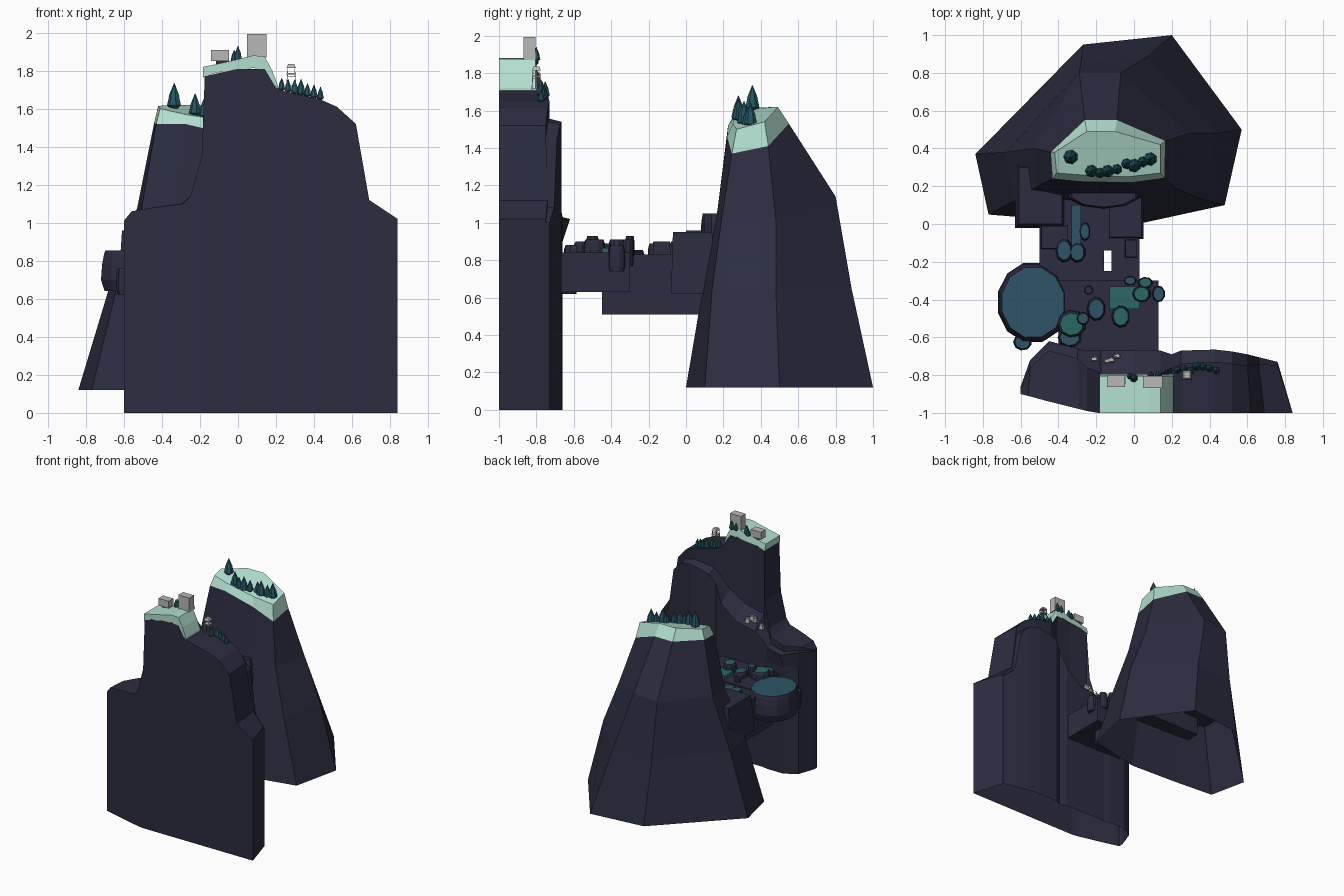
import bpy, bmesh, math, random
from mathutils import Vector
random.seed(4)

def mat(name, c):
    m = bpy.data.materials.new(name)
    m.diffuse_color = (*c, 1)
    return m

ROCK = mat("dark rock", (.025, .0255, .052))
MINT = mat("pale mint", (.45, .74, .63))
PINE = mat("deep pine", (.018, .09, .122))
BLUE = mat("blue moss", (.026, .09, .135))
GREEN = mat("green moss", (.024, .135, .125))
GREY = mat("light grey", (.48, .48, .48))

def loft(name, rings, mats, cyclic=True, start=True, end=True, rule=None):
    """Skin rings of equal length; rule(face centre, normal) picks the material."""
    bm = bmesh.new()
    vs = [[bm.verts.new(p) for p in r] for r in rings]
    n = len(rings[0])
    for a, b in zip(vs, vs[1:]):
        for i in range(n if cyclic else n - 1):
            j = (i + 1) % n
            bm.faces.new((a[i], a[j], b[j], b[i]))
    if start:
        bm.faces.new(vs[0][::-1])
    if end:
        bm.faces.new(vs[-1])
    bmesh.ops.recalc_face_normals(bm, faces=bm.faces)
    me = bpy.data.meshes.new(name)
    for m in mats:
        me.materials.append(m)
    if rule:
        for f in bm.faces:
            f.normal_update()
            f.material_index = rule(f.calc_center_median(), f.normal)
    bm.to_mesh(me)
    bm.free()
    ob = bpy.data.objects.new(name, me)
    bpy.context.collection.objects.link(ob)
    return ob

def box(name, x0, x1, y0, y1, z0, z1, m=ROCK, taper=0):
    t = taper
    lo = [(x0, y0, z0), (x1, y0, z0), (x1, y1, z0), (x0, y1, z0)]
    hi = [(x0+t, y0+t, z1), (x1-t, y0+t, z1), (x1-t, y1-t, z1), (x0+t, y1-t, z1)]
    return loft(name, [lo, hi], [m])

def circle(x, y, z, rx, ry, n):
    return [(x + rx*math.cos((i+.5)*2*math.pi/n), y + ry*math.sin((i+.5)*2*math.pi/n), z)
            for i in range(n)]

def stone(name, x, y, z0, z1, rx, ry, moss, n=9):
    """Rounded rock with a moss covered flat top."""
    h = z1 - z0
    prof = [(.86, 0), (1, .2), (1, .6), (.94, .88), (.8, 1)]
    rings = [circle(x, y, z0 + h*t, rx*k, ry*k, n) for k, t in prof]
    return loft(name, rings, [ROCK, moss], rule=lambda c, nn: int(c.z > z1 - .001 and nn.z > .5))

def tree(x, y, z, h):
    r = h*.31
    prof = [(.4, -.1), (1, .06), (.7, .45), (.78, .44), (.04, 1)]
    loft("pine_tree", [circle(x, y, z + h*t, r*k, r*k, 7) for k, t in prof], [PINE])

def rod(name, a, b, r, m=GREY):
    a, b = Vector(a), Vector(b)
    d = (b - a).normalized()
    u = d.orthogonal().normalized()
    v = d.cross(u)
    ring = [u*r, v*r, -u*r, -v*r]
    loft(name, [[a + q for q in ring], [b + q for q in ring]], [m])

# front cliff: sections along x (x front, x back, y front, y back, ledge z, y upper, top z)
sections = [
    (-.60, -.60, -.90, -.86, 1.00, -.87, 1.01), (-.56, -.55, -.91, -.72, 1.03, -.76, 1.06),
    (-.45, -.45, -.94, -.62, 1.02, -.67, 1.08), (-.29, -.30, -.98, -.66, 1.03, -.71, 1.10),
    (-.25, -.25, -.99, -.67, 1.08, -.76, 1.14), (-.19, -.19, -1.0, -.67, 1.12, -.78, 1.35),
    (-.175, -.175, -1.0, -.67, 1.13, -.80, 1.77), (0, .0, -1.0, -.67, 1.17, -.80, 1.81),
    (.14, .14, -1.0, -.67, 1.28, -.79, 1.81), (.20, .20, -1.0, -.69, 1.42, -.76, 1.71),
    (.25, .25, -1.0, -.67, 1.50, -.74, 1.69), (.43, .43, -1.0, -.665, 1.54, -.73, 1.65),
    (.52, .52, -1.0, -.675, 1.52, -.74, 1.61), (.62, .60, -1.0, -.69, 1.44, -.75, 1.52),
    (.69, .66, -1.0, -.705, 1.08, -.74, 1.12), (.84, .76, -1.0, -.73, 1.00, -.75, 1.02)]
loft("front_cliff", [[(xb, min(yb, -.66), 0), (xb, min(yb, -.66), zl-.12), (xb, yb, zl),
                      (xb, yt, zl + (zt-zl)*.15), (xb, yt, zt),
                      (xf, yf, zt), (xf, yf, 0)] for xf, xb, yf, yb, zl, yt, zt in sections],
     [ROCK], cyclic=False)

# mint snow cap on the front cliff
cap = [(-.183, 1.765, 1.82), (-.11, 1.79, 1.835), (0, 1.80, 1.86), (.08, 1.815, 1.88),
       (.14, 1.80, 1.875), (.18, 1.74, 1.80), (.21, 1.70, 1.72)]
loft("front_cliff_cap", [[(x, -1.0, a), (x, -.795, a), (x, -.805, b), (x, -1.0, b)]
                         for x, a, b in cap], [MINT])

# back mountain: eight corners per ring, open underneath
rings = [
    [(-.84,.37,.12), (-.27,.95,.12), (.20,1.0,.12), (.57,.50,.12),
     (.48,.10,.12), (.02,.0,.12), (-.40,.02,.12), (-.77,.05,.12)],
    [(-.68,.38,.65), (-.28,.86,.65), (.07,.885,.65), (.44,.48,.65),
     (.33,.14,.65), (.01,.09,.65), (-.40,.10,.65), (-.64,.12,.65)],
    [(-.53,.40,1.08), (-.29,.80,1.12), (-.07,.80,1.14), (.29,.48,1.02),
     (.22,.19,1.02), (0,.17,1.08), (-.36,.17,1.08), (-.51,.20,1.06)],
    [(-.44,.38,1.53), (-.26,.55,1.53), (-.09,.55,1.53), (.165,.44,1.41),
     (.16,.245,1.37), (-.02,.22,1.46), (-.28,.225,1.52), (-.43,.24,1.52)],
    [(-.42,.38,1.615), (-.25,.49,1.62), (-.10,.49,1.62), (.14,.42,1.54),
     (.14,.27,1.50), (-.03,.25,1.53), (-.28,.26,1.57), (-.41,.27,1.60)]]
mountain = loft("back_mountain", rings, [ROCK, MINT], start=False,
                rule=lambda c, n: int(c.z > 1.44))

# shared platform between the cliffs, with a square shaft through it
box("platform_left", -.50, -.16, -.45, .20, .51, .83)
box("platform_right", -.12, .03, -.45, .20, .51, .83)
box("platform_shaft_front", -.16, -.12, -.45, -.25, .51, .83)
box("platform_shaft_back", -.16, -.12, -.14, .20, .51, .83)
box("platform_front", -.40, .13, -.70, -.30, .63, .84)
box("stone_landing", -.14, .05, -.08, .15, .62, .95, taper=.01)
box("side_landing", -.05, .02, -.18, -.08, .70, .90, taper=.005)
box("left_spur", -.63, -.36, -.02, .32, .66, .96, taper=.02)
box("left_step", -.50, -.34, -.14, .0, .60, .87, taper=.01)
box("moss_path", -.33, -.28, -.15, .10, .80, .88, BLUE)
box("moss_square", -.13, .03, -.45, -.33, .81, .865, GREEN)

# curved alcove wall at the foot of the mountain
loft("alcove_rock", [circle(-.16, .16, z, .2*k, .08*k, 10)
                     for z, k in ((.78, 1), (1.0, .98), (1.05, .88))], [ROCK])

# large mossy boulder on the left
loft("large_boulder", [circle(-.535, -.415, z, .192*k, .217*k, 12)
                       for z, k in ((.64, .9), (.70, 1), (.78, .97), (.83, .92), (.855, .88))],
     [ROCK, BLUE], rule=lambda c, n: int(c.z > .85))

# mossy stones scattered over the platform
for x, y, rx, ry, z, m in [
        (-.33, -.53, .078, .075, .90, GREEN), (-.34, -.60, .065, .055, .88, BLUE),
        (-.27, -.50, .035, .035, .93, BLUE), (-.20, -.45, .05, .065, .89, BLUE),
        (-.07, -.49, .05, .06, .91, GREEN), (.04, -.37, .05, .045, .91, GREEN),
        (.13, -.37, .035, .045, .88, BLUE), (-.02, -.30, .035, .025, .93, BLUE),
        (.06, -.31, .04, .03, .91, GREEN), (-.24, -.35, .025, .025, .87, ROCK),
        (-.37, -.14, .045, .065, .89, BLUE), (-.30, -.15, .045, .055, .89, BLUE),
        (-.26, -.04, .03, .05, .90, BLUE), (-.59, -.625, .05, .045, .76, BLUE)]:
    stone("mossy_stone", x, y, z - .14, z, rx, ry, m)

# blocky houses on the cap
box("low_house", -.143, -.047, -.863, -.80, 1.85, 1.91, GREY)
box("house_footing", -.115, -.04, -.85, -.81, 1.82, 1.85)
box("tall_house", .048, .15, -.868, -.805, 1.87, 1.992, GREY)

# lattice watch tower
tx, ty, z0 = .28, -.80, 1.68
for sx in (-1, 1):
    for sy in (-1, 1):
        rod("tower_leg", (tx+sx*.026, ty+sy*.026, z0), (tx+sx*.018, ty+sy*.018, z0+.13), .003)
for z in (.04, .09):
    for s in (-1, 1):
        w = .022
        rod("tower_brace", (tx-w, ty+s*w, z0+z), (tx+w, ty+s*w, z0+z), .0025)
        rod("tower_brace", (tx+s*w, ty-w, z0+z), (tx+s*w, ty+w, z0+z), .0025)
box("tower_deck", tx-.024, tx+.024, ty-.024, ty+.024, z0+.10, z0+.108, GREY)
box("tower_roof", tx-.024, tx+.024, ty-.024, ty+.024, z0+.135, z0+.155, GREY, taper=.008)

# fallen grey debris on the back ledge
for x, y, z in [(-.21, -.715, 1.14), (-.14, -.725, 1.18), (-.12, -.72, 1.19), (-.09, -.70, 1.17)]:
    box("ledge_debris", x-.018, x+.018, y-.012, y+.012, z, z+.045, GREY, taper=.004)
    rod("debris_rod", (x-.03, y, z+.02), (x+.03, y+.02, z+.05), .003)

# pine trees on both summits
for x, y, z, h in [(-.335, .355, 1.61, .125), (-.225, .28, 1.57, .11), (-.18, .27, 1.56, .09),
                   (-.14, .28, 1.55, .11), (-.09, .29, 1.55, .09), (-.04, .32, 1.53, .10),
                   (.0, .31, 1.53, .12), (.045, .33, 1.52, .10), (.085, .345, 1.52, .12)]:
    tree(x, y, z, h)
for x, y, z, h in [(-.02, -.805, 1.85, .06), (.0, -.815, 1.855, .075), (.09, -.80, 1.87, .06),
                   (.13, -.80, 1.87, .07)]:
    tree(x, y, z, h)
for i in range(7):
    x = .23 + i*.034
    tree(x, -.765 + random.uniform(-.015, .015), 1.70 - i*.008, random.uniform(.06, .085))
